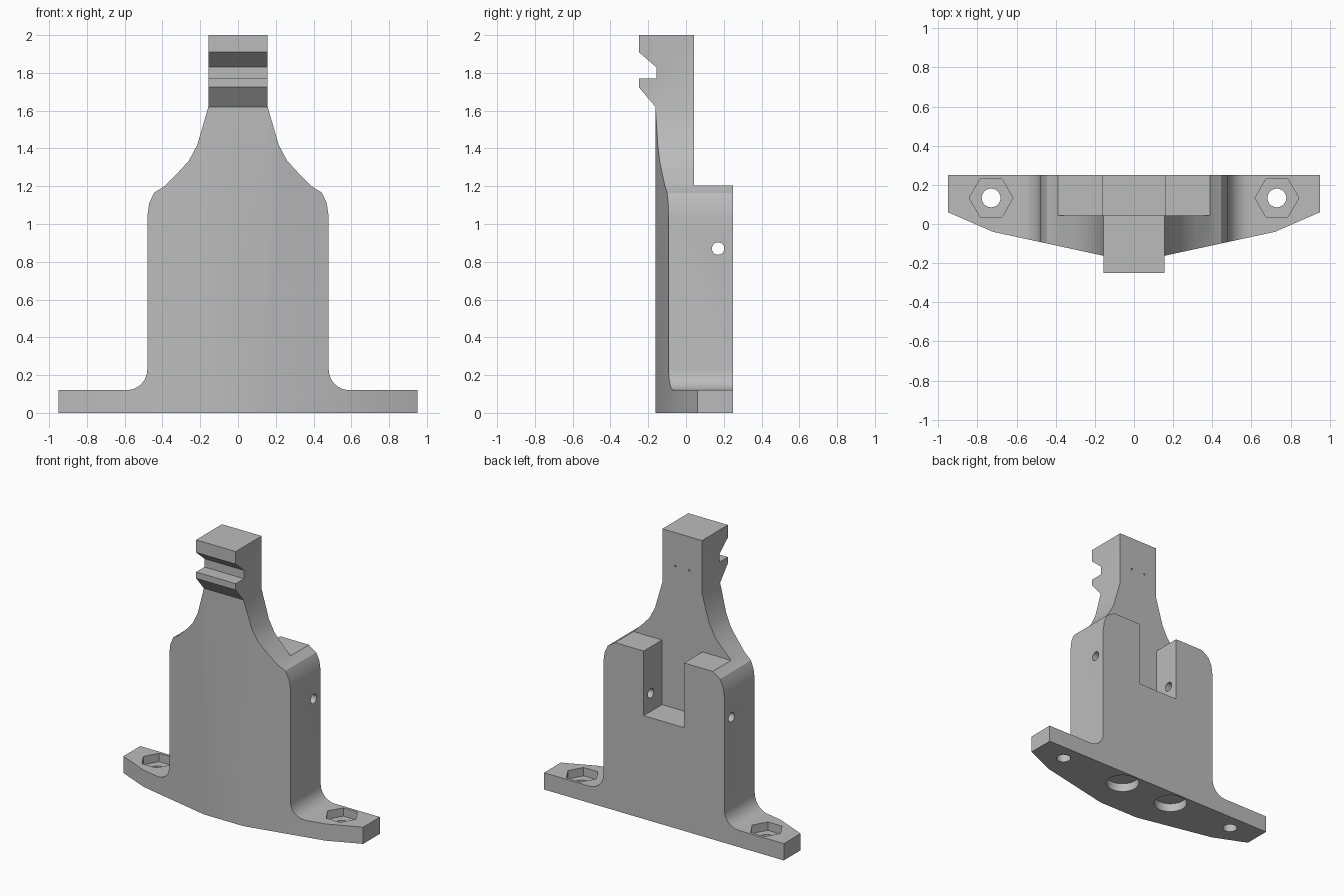
import bpy, bmesh, math
from mathutils import Matrix, Vector

cube = bpy.data.objects.get("Cube")
if cube:
    bpy.data.objects.remove(cube, do_unlink=True)

grey = bpy.data.materials.new("plain_grey")
grey.use_nodes = True
colour = (0.5, 0.5, 0.5, 1)
grey.diffuse_color = colour
grey.node_tree.nodes["Principled BSDF"].inputs["Base Color"].default_value = colour


def finish(name, bm):
    bmesh.ops.recalc_face_normals(bm, faces=bm.faces)
    mesh = bpy.data.meshes.new(name)
    bm.to_mesh(mesh)
    bm.free()
    mesh.materials.append(grey)
    ob = bpy.data.objects.new(name, mesh)
    bpy.context.collection.objects.link(ob)
    return ob


def prism(name, points, axis, lo, hi):
    """Extrude a closed 2D outline along one axis."""
    place = {"x": lambda a, b: (lo, a, b),
             "y": lambda a, b: (a, lo, b),
             "z": lambda a, b: (a, b, lo)}[axis]
    bm = bmesh.new()
    face = bm.faces.new([bm.verts.new(place(*p)) for p in points])
    step = Vector([(hi - lo) * (axis == k) for k in "xyz"])
    moved = bmesh.ops.extrude_face_region(bm, geom=[face])["geom"]
    bmesh.ops.translate(bm, vec=step,
                        verts=[v for v in moved if isinstance(v, bmesh.types.BMVert)])
    return finish(name, bm)


def ngon(cx, cy, radius, sides):
    return [(cx + radius * math.cos(math.tau * i / sides),
             cy + radius * math.sin(math.tau * i / sides)) for i in range(sides)]


def rect(x0, x1, y0, y1):
    return [(x0, y0), (x1, y0), (x1, y1), (x0, y1)]


def mirrored(half):
    return half + [(-x, y) for x, y in reversed(half)]


def combine(target, tool, operation):
    mod = target.modifiers.new("combine", "BOOLEAN")
    mod.operation = operation
    mod.solver = "EXACT"
    mod.object = tool
    bpy.context.view_layer.objects.active = target
    bpy.ops.object.modifier_apply(modifier=mod.name)
    bpy.data.objects.remove(tool, do_unlink=True)


# Body: front outline with foot fillets and curved shoulders
fillet = [(0.59 - 0.11 * math.sin(a), 0.23 - 0.11 * math.cos(a))
          for a in [math.pi / 2 * i / 6 for i in range(7)]]
half = [(0.95, 0), (0.95, 0.12)] + fillet + [
    (0.48, 1.04), (0.47, 1.11), (0.445, 1.165), (0.39, 1.2), (0.315, 1.275),
    (0.26, 1.335), (0.215, 1.42), (0.157, 1.62)]
body = prism("bracket_body", mirrored(half), "y", -0.3, 0.25)

# Plan shape gives the tapered front
plan = mirrored([(0.95, 0.25), (0.95, 0.06), (0.72, -0.04), (0.157, -0.162)])
combine(body, prism("plan_tool", plan, "z", -0.1, 1.8), "INTERSECT")

# Thin the neck behind, then open the rear slot
combine(body, prism("neck_cut", rect(-1, 1, 0.043, 0.5), "z", 1.203, 2.2), "DIFFERENCE")
combine(body, prism("slot_cut", rect(-0.16, 0.16, 0.043, 0.5), "z", 0.74, 1.4), "DIFFERENCE")

# Notched head
head = [(0.043, 1.62), (0.043, 2), (-0.25, 2), (-0.25, 1.91), (-0.157, 1.83),
        (-0.157, 1.77), (-0.25, 1.77), (-0.25, 1.725), (-0.162, 1.62)]
combine(body, prism("notched_head", head, "x", -0.157, 0.157), "UNION")

# Cross pin hole through both cheeks
combine(body, prism("pin_hole", ngon(0.17, 0.87, 0.033, 24), "x", -1, 1), "DIFFERENCE")

# Foot bolts, hex pockets, underside recesses and tiny rear holes
for s in (-1, 1):
    combine(body, prism("bolt_hole", ngon(s * 0.73, 0.133, 0.048, 24), "z", -0.1, 0.3), "DIFFERENCE")
    combine(body, prism("hex_pocket", ngon(s * 0.73, 0.133, 0.112, 6), "z", 0.06, 0.3), "DIFFERENCE")
    combine(body, prism("round_recess", ngon(s * 0.21, 0.13, 0.11, 32), "z", -0.1, 0.06), "DIFFERENCE")
    combine(body, prism("tiny_hole", ngon(s * 0.055, 1.76, 0.006, 8), "y", -0.04, 0.1), "DIFFERENCE")

# Soft fillets, crisp edges
bpy.ops.object.select_all(action="DESELECT")
body.select_set(True)
bpy.context.view_layer.objects.active = body
bpy.ops.object.shade_smooth_by_angle(angle=math.radians(25))
